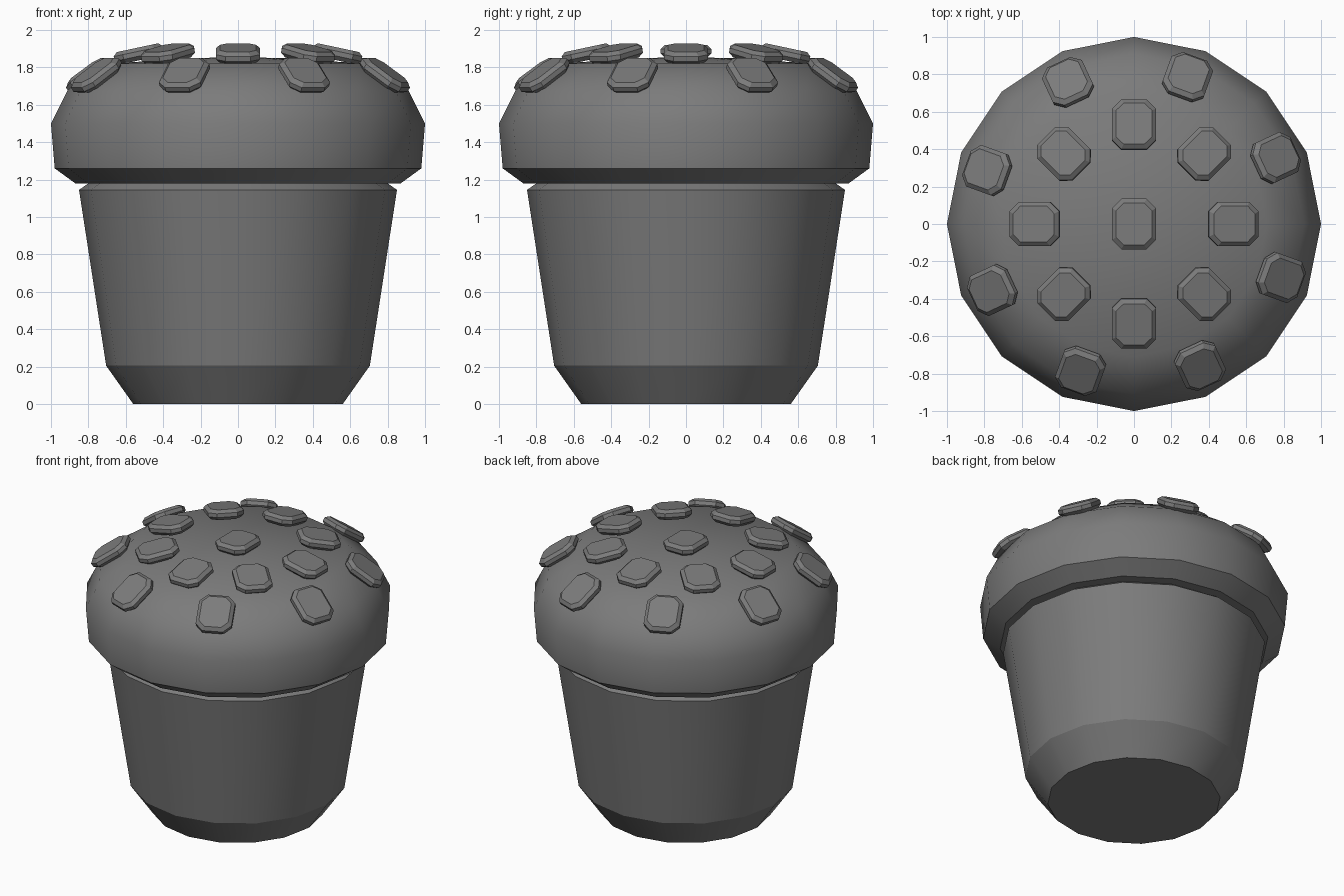
import bpy
import bmesh
import math
from mathutils import Matrix

cube = bpy.data.objects.get("Cube")
if cube:
    bpy.data.objects.remove(cube, do_unlink=True)

grey = bpy.data.materials.new("plain grey")
grey.use_nodes = True
grey.diffuse_color = (0.2, 0.2, 0.2, 1)
grey.node_tree.nodes["Principled BSDF"].inputs["Base Color"].default_value = (0.2, 0.2, 0.2, 1)

SIDES = 16


def finish(bm, name):
    bmesh.ops.recalc_face_normals(bm, faces=bm.faces)
    mesh = bpy.data.meshes.new(name)
    bm.to_mesh(mesh)
    bm.free()
    mesh.materials.append(grey)
    obj = bpy.data.objects.new(name, mesh)
    bpy.context.collection.objects.link(obj)
    return obj


def lathe(name, profile, sharp_heights):
    """Turn a profile (radius, height) round z; rings at sharp_heights stay crisp."""
    bm = bmesh.new()
    rings = []
    for r, z in profile:
        if r == 0:
            rings.append([bm.verts.new((0, 0, z))] * SIDES)
        else:
            rings.append([bm.verts.new((r * math.cos(a), r * math.sin(a), z))
                          for a in (math.tau * i / SIDES for i in range(SIDES))])
    for low, high in zip(rings, rings[1:]):
        for i in range(SIDES):
            j = (i + 1) % SIDES
            corners = dict.fromkeys((low[i], low[j], high[j], high[i]))
            bm.faces.new(list(corners))
    for f in bm.faces:
        f.smooth = True
    for e in bm.edges:
        a, b = (v.co for v in e.verts)
        if abs(a.z - b.z) < 1e-5 and abs(a.length - b.length) < 1e-4:
            e.smooth = not any(abs(a.z - h) < 1e-4 for h in sharp_heights)
    return finish(bm, name)


def chip(name, angle, radius, height, tilt):
    """Chamfered slab, long side pointing outward, leaning with the dome."""
    bm = bmesh.new()
    levels = []
    for z, inset in ((-0.034, 0.022), (-0.012, 0), (0.014, 0), (0.034, 0.022)):
        x, y, c = 0.135 - inset, 0.118 - inset, 0.05 - inset * 0.4
        outline = [(x, y - c), (x - c, y), (c - x, y), (-x, y - c),
                   (-x, c - y), (c - x, -y), (x - c, -y), (x, c - y)]
        levels.append([bm.verts.new((px, py, z)) for px, py in outline])
    for low, high in zip(levels, levels[1:]):
        for i in range(8):
            j = (i + 1) % 8
            bm.faces.new((low[i], low[j], high[j], high[i]))
    bm.faces.new(levels[0])
    bm.faces.new(levels[-1])
    place = (Matrix.Rotation(math.radians(angle), 4, 'Z')
             @ Matrix.Translation((radius, 0, height))
             @ Matrix.Rotation(math.radians(tilt), 4, 'Y'))
    bm.transform(place)
    return finish(bm, name)


# Tapered cup with a bevelled foot and rim
lathe("cup", [(0, 0), (0.56, 0), (0.705, 0.205), (0.85, 1.145), (0.80, 1.18), (0, 1.18)],
      (0, 0.205, 1.145, 1.18))

# Domed top overhanging the cup
lathe("dome", [(0, 1.18), (0.87, 1.18), (0.98, 1.26), (1.0, 1.5),
               (0.91, 1.68), (0.71, 1.82), (0, 1.86)],
      (1.18, 1.26))

# Chips: one in the middle, an inner ring and an outer ring
chip("middle_chip", 90, 0, 1.885, 0)
for k in range(8):
    chip(f"inner_chip_{k + 1}", 45 * k, 0.53, 1.872, 12)
    chip(f"outer_chip_{k + 1}", 45 * k + 25, 0.835, 1.757, 35)
